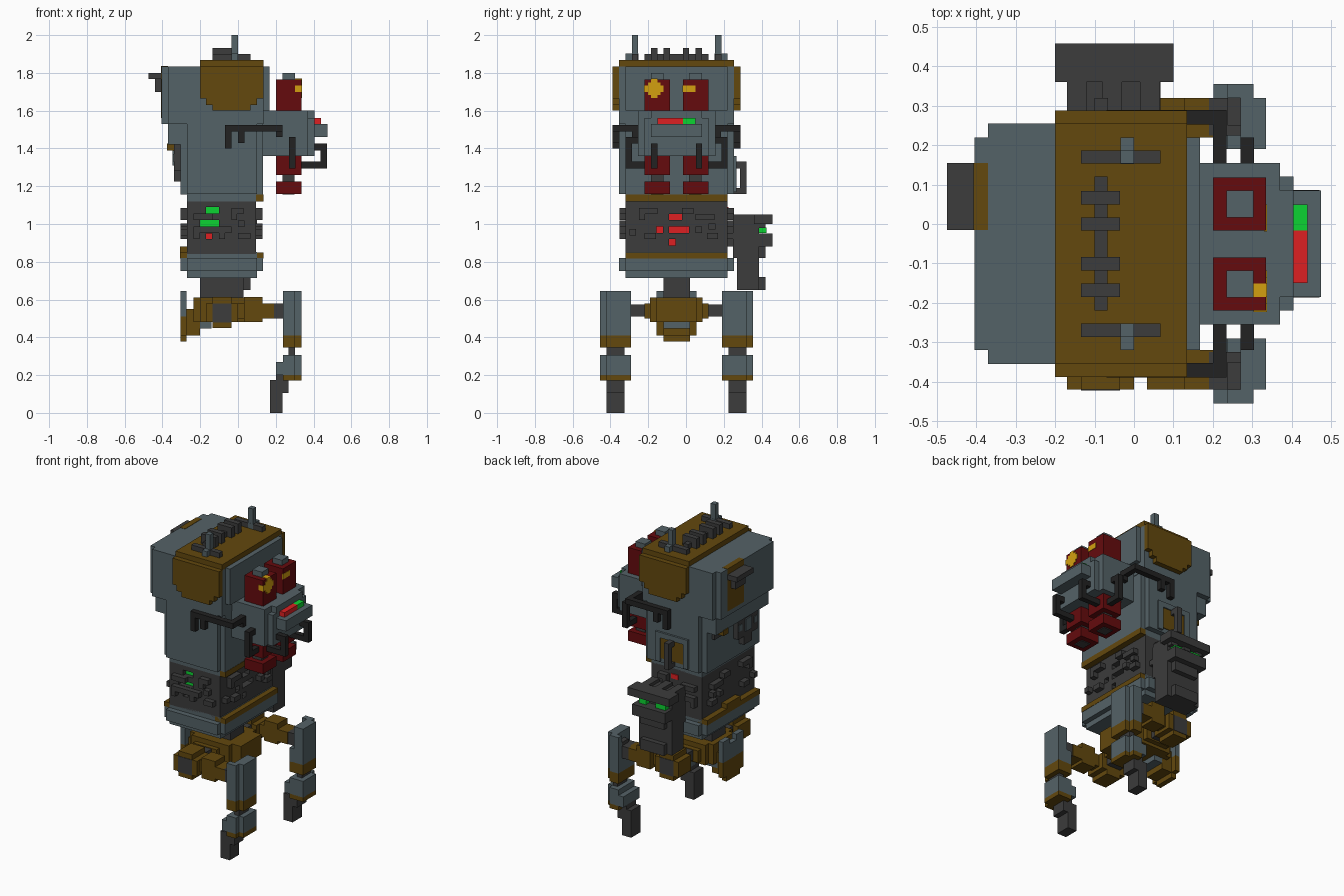
import bpy, bmesh

cube = bpy.data.objects.get("Cube")
if cube:
    bpy.data.objects.remove(cube, do_unlink=True)


def material(name, rgb):
    lin = [((c / 255 + 0.055) / 1.055) ** 2.4 if c > 10 else c / 255 / 12.92 for c in rgb]
    m = bpy.data.materials.new(name)
    m.use_nodes = True
    m.diffuse_color = (*lin, 1)
    m.node_tree.nodes["Principled BSDF"].inputs["Base Color"].default_value = (*lin, 1)
    return m


GREY = material("slate grey", (84, 98, 103))
BROWN = material("ochre brown", (99, 72, 13))
DARK = material("dark grey", (60, 60, 60))
BLACK = material("black rubber", (34, 34, 34))
RED = material("dark red", (101, 11, 13))
GOLD = material("gold", (212, 160, 16))
LAMP_RED = material("lamp red", (222, 32, 34))
LAMP_GREEN = material("lamp green", (12, 212, 50))

MID = -0.05  # symmetry plane of the body in y


def part(name, mat, *boxes):
    """One object from boxes given as (x0, x1, y0, y1, z0, z1)."""
    bm = bmesh.new()
    for x0, x1, y0, y1, z0, z1 in boxes:
        for v in bmesh.ops.create_cube(bm, size=1)["verts"]:
            v.co = (x1 if v.co.x > 0 else x0, y1 if v.co.y > 0 else y0, z1 if v.co.z > 0 else z0)
    me = bpy.data.meshes.new(name)
    bm.to_mesh(me)
    bm.free()
    me.materials.append(mat)
    ob = bpy.data.objects.new(name, me)
    bpy.context.collection.objects.link(ob)


def pair(name, mat, *boxes):
    """The part and its reflection across the symmetry plane."""
    part("front_" + name, mat, *boxes)
    part("back_" + name, mat, *[(a, b, 2 * MID - d, 2 * MID - c, e, f) for a, b, c, d, e, f in boxes])


def slotted(lo, hi, z, top, rows):
    """Rectangles (a0, a1, z0, z1) of a panel that leave slots open; rows are (z0, z1, slots)."""
    out = []
    for z0, z1, slots in rows:
        out.append((lo, hi, z, z0))
        edges = [lo, *[e for s in slots for e in s], hi]
        out += [(a, b, z0, z1) for a, b in zip(edges[::2], edges[1::2])]
        z = z1
    return out + [(lo, hi, z, top)]


# Head and chest
part("head", GREY, (-.37, .135, -.355, .255, 1.53, 1.835), (-.405, -.3, -.32, .22, 1.53, 1.835),
     (.1, .167, -.32, .22, 1.6, 1.835), (-.37, -.3, -.32, .22, 1.42, 1.54))
part("chest", GREY, (-.27, .1, -.355, .255, 1.16, 1.54), (-.305, .132, -.32, .22, 1.155, 1.6),
     (-.27, .095, -.32, .22, 1.12, 1.16))
part("chest_trim", BROWN, (.05, .134, -.32, .22, 1.12, 1.156))

# Ochre cap with side plates
part("cap", BROWN, (-.2, .135, -.355, .255, 1.83, 1.868))
pair("cap_side", BROWN, (-.2, .135, -.388, -.35, 1.665, 1.835),
     (-.17, .1, -.388, -.35, 1.63, 1.67), (-.135, .067, -.388, -.35, 1.6, 1.64))

# Top spine and antennas
part("spine", DARK, (-.1, -.067, -.22, .12, 1.865, 1.9),
     *[(-.135, -.035, y, y + .034, 1.865, 1.933) for y in (-.185, -.118, -.017, .05)])
pair("antenna_base", DARK, (-.135, .067, -.287, -.253, 1.865, 1.9))
pair("antenna", GREY, (-.034, 0, -.32, -.252, 1.865, 1.903), (-.034, 0, -.287, -.253, 1.9, 2))

# Rear bracket, socket and plug
part("rear_panel", BROWN, (-.407, -.37, -.015, .155, 1.56, 1.837))
part("rear_bracket", DARK, (-.475, -.4, -.015, .155, 1.767, 1.8), (-.44, -.4, .02, .12, 1.7, 1.77))
part("rear_wheel", DARK, (-.34, -.3, -.19, -.11, 1.225, 1.48), (-.34, -.3, -.25, -.05, 1.28, 1.42))
part("rear_wheel_rim", GREY, (-.348, -.3, -.18, -.12, 1.31, 1.39),
     *[(-.344, -.3, y, y + .035, 1.33, 1.37) for y in (-.245, -.09)])
part("rear_plug", BROWN, (-.375, -.3, .1, .15, 1.39, 1.425))
part("rear_plug_base", DARK, (-.325, -.3, .08, .17, 1.36, 1.45))

# Side hatch with handle
part("hatch_frame", GREY, (-.2, -.165, .25, .268, 1.17, 1.34), (0, .035, .25, .268, 1.17, 1.34),
     (-.2, .035, .25, .268, 1.325, 1.36))
part("hatch_panel", BROWN, (-.165, 0, .25, .26, 1.19, 1.325))
part("hatch_handle", DARK, (-.1, -.066, .25, .32, 1.295, 1.33), (-.1, -.066, .287, .32, 1.16, 1.33),
     (-.1, -.066, .25, .32, 1.16, 1.19))

# Face block and nose
part("face_block", GREY, (.12, .37, -.255, .155, 1.36, 1.6), (.36, .405, -.22, .12, 1.36, 1.56),
     (.36, .405, -.185, .085, 1.39, 1.6), (.4, .475, -.185, .085, 1.46, 1.53))
part("face_lamp_red", LAMP_RED, (.4, .44, -.15, -.016, 1.525, 1.56))
part("face_lamp_green", LAMP_GREEN, (.4, .44, -.016, .05, 1.525, 1.56))

# Red canisters through the face block
for side, y in (("front", -.22), ("back", -.017)):
    part(side + "_canister", RED, (.2, .335, y, y + .135, 1.59, 1.766),
         (.2, .335, y, y + .135, 1.26, 1.365), (.2, .335, y, y + .135, 1.16, 1.225))
    part(side + "_canister_neck", DARK, (.235, .3, y + .034, y + .1, 1.155, 1.265))
    part(side + "_canister_cap", GREY, (.235, .303, y + .034, y + .102, 1.76, 1.8))
part("front_canister_mark", GOLD, (.33, .338, -.185, -.151, 1.667, 1.768),
     (.33, .338, -.218, -.118, 1.7, 1.733), (.33, .338, -.202, -.134, 1.683, 1.75),
     (.303, .338, -.185, -.151, 1.74, 1.769), (.303, .338, -.223, -.19, 1.698, 1.733))
part("back_canister_mark", GOLD, (.33, .338, -.019, .05, 1.698, 1.733))

# Black hoses
pair("upper_hose", BLACK, (-.07, .235, -.389, -.352, 1.49, 1.525), (.2, .235, -.389, -.25, 1.49, 1.525),
     (-.07, -.035, -.389, -.352, 1.4, 1.5), (0, .034, -.389, -.352, 1.43, 1.5),
     (.2, .235, -.285, -.25, 1.46, 1.5))
pair("lower_hose", BLACK, (.27, .305, -.32, -.25, 1.425, 1.46), (.27, .305, -.32, -.287, 1.295, 1.46),
     (.27, .305, -.32, -.152, 1.295, 1.33), (.27, .47, -.186, -.152, 1.295, 1.33),
     (.436, .47, -.186, -.152, 1.295, 1.425), (.4, .47, -.186, -.152, 1.39, 1.425))

# Machinery waist: a core behind slotted panels, with raised relief
ROWS_FRONT = [(.92, .95, [(-.17, -.137)]), (.988, 1.02, [(-.202, -.1)]), (1.055, 1.09, [(-.17, -.1)])]
ROWS_LEFT = [(.887, .92, [(-.09, -.056)]), (.953, .986, [(-.155, -.122), (-.09, .016)]),
             (1.02, 1.053, [(-.09, -.02)])]
part("waist", DARK, (-.27, .04, -.285, .22, .84, 1.125))
part("waist_front_panel", DARK, *[(a, b, -.32, -.28, c, d) for a, b, c, d in
                                  slotted(-.27, .095, .84, 1.125, ROWS_FRONT)])
part("waist_left_panel", DARK, *[(.03, .095, a, b, c, d) for a, b, c, d in
                                 slotted(-.285, .22, .84, 1.125, ROWS_LEFT)])
pair("waist_relief", DARK,
     *[(x, x + w, -.353, -.3, z, z + .033) for x, w, z in (
         (-.235, .2, .953), (-.035, .03, 1.02), (-.035, .065, 1.053), (0, .035, .985),
         (-.235, .03, .92), (-.1, .03, .92), (0, .065, .92), (-.235, .1, 1.022))])
for side, x0, x1 in (("left", .08, .13), ("right", -.305, -.25)):
    part(side + "_waist_relief", DARK,
         *[(x0, x1, y, y + w, z, z + .033) for y, w, z in (
             (-.25, .1, 1.053), (-.25, .033, 1.02), (-.22, .06, .92), (-.02, .06, 1.053),
             (.05, .1, 1.02), (.05, .035, .953), (.11, .06, .92), (-.3, .035, .94), (.12, .035, .97))])
part("front_waist_lamps_green", LAMP_GREEN, *[(s[0], s[1], -.292, -.28, a, b)
                                              for a, b, slots in ROWS_FRONT[1:] for s in slots])
part("front_waist_lamp_red", LAMP_RED, (-.17, -.137, -.292, -.28, .92, .95))
part("left_waist_lamps", LAMP_RED, *[(.03, .046, s[0], s[1], a, b) for a, b, slots in ROWS_LEFT for s in slots])
part("back_waist_lamp", LAMP_RED, (-.1, -.05, .2, .226, 1.06, 1.09))

# Belt
part("belt", GREY, (-.27, .1, -.355, .255, .75, .82), (-.305, .132, -.32, .22, .75, .82),
     (-.27, .1, -.32, .22, .715, .852))
part("belt_trim", BROWN, (.06, .134, -.32, .22, .818, .85), (-.307, -.24, -.32, .22, .818, .85),
     (-.307, -.25, -.12, .02, .84, .88))

# Side cannon with lamps in the notch
part("cannon", DARK, (-.17, .067, .25, .387, .82, 1.03), (-.17, .067, .27, .387, .65, .83),
     (-.135, .035, .38, .42, .65, .72), (-.135, .035, .38, .42, .82, .88),
     (-.2, .1, .36, .458, 1.0, 1.05), (-.17, .067, .36, .458, .88, .95),
     (-.1, 0, .2, .26, .88, 1), *[(x, x + .05, .25, .42, .98, 1.05) for x in (-.17, -.08, .015)])
part("cannon_lamps", LAMP_GREEN, (-.15, -.08, .38, .426, .952, .982), (-.01, .04, .38, .426, .952, .982))

# Pelvis with rear flap
part("pelvis_neck", DARK, (-.2, .03, -.12, .02, .6, .72))
part("pelvis", BROWN, (-.235, .13, -.155, .055, .48, .61), (-.2, .067, -.19, .088, .48, .61),
     (-.17, 0, -.22, .12, .5, .578), (-.285, -.2, -.12, .02, .41, .55))
part("pelvis_plate", GREY, (-.24, -.14, -.12, .02, .447, .485))
part("rear_flap", GREY, (-.305, -.272, -.155, .055, .51, .61), (-.305, -.272, -.155, -.085, .6, .645),
     (-.305, -.272, -.015, .055, .6, .645))
part("rear_flap_tip", BROWN, (-.305, -.272, -.155, .055, .41, .512), (-.305, -.272, -.12, .02, .378, .42))

# Hips
pair("hip_axle", DARK, (-.135, -.035, -.3, -.18, .51, .575), (-.135, -.035, -.423, -.3, .478, .58),
     (.19, .27, -.42, -.325, .5, .578))
pair("hip_arm", BROWN, (-.17, 0, -.42, -.29, .48, .58), (-.135, -.035, -.42, -.29, .45, .613),
     (-.1, .2, -.388, -.32, .5, .578), (.033, .2, -.42, -.32, .5, .578), (.033, .13, -.42, -.32, .48, .613))

# Legs: shell thigh, knee, shin and foot
pair("thigh", GREY, (.272, .335, -.42, -.29, .41, .645), (.237, .303, -.455, -.42, .41, .645),
     (.27, .303, -.455, -.29, .41, .645), (.237, .28, -.42, -.29, .41, .5))
pair("thigh_trim", BROWN, (.237, .303, -.455, -.29, .345, .412), (.25, .335, -.42, -.29, .345, .412))
pair("knee", DARK, (.237, .272, -.42, -.35, .5, .6), (.268, .302, -.42, -.325, .29, .35))
pair("shin", GREY, (.237, .303, -.455, -.29, .2, .306), (.25, .335, -.42, -.29, .2, .306),
     (.202, .24, -.455, -.29, .2, .27))
pair("shin_trim", BROWN, (.237, .303, -.455, -.29, .172, .202), (.25, .335, -.42, -.29, .172, .202))
pair("foot", DARK, (.17, .235, -.42, -.325, 0, .175), (.2, .268, -.42, -.325, .105, .175),
     (.202, .24, -.42, -.325, .17, .205))
